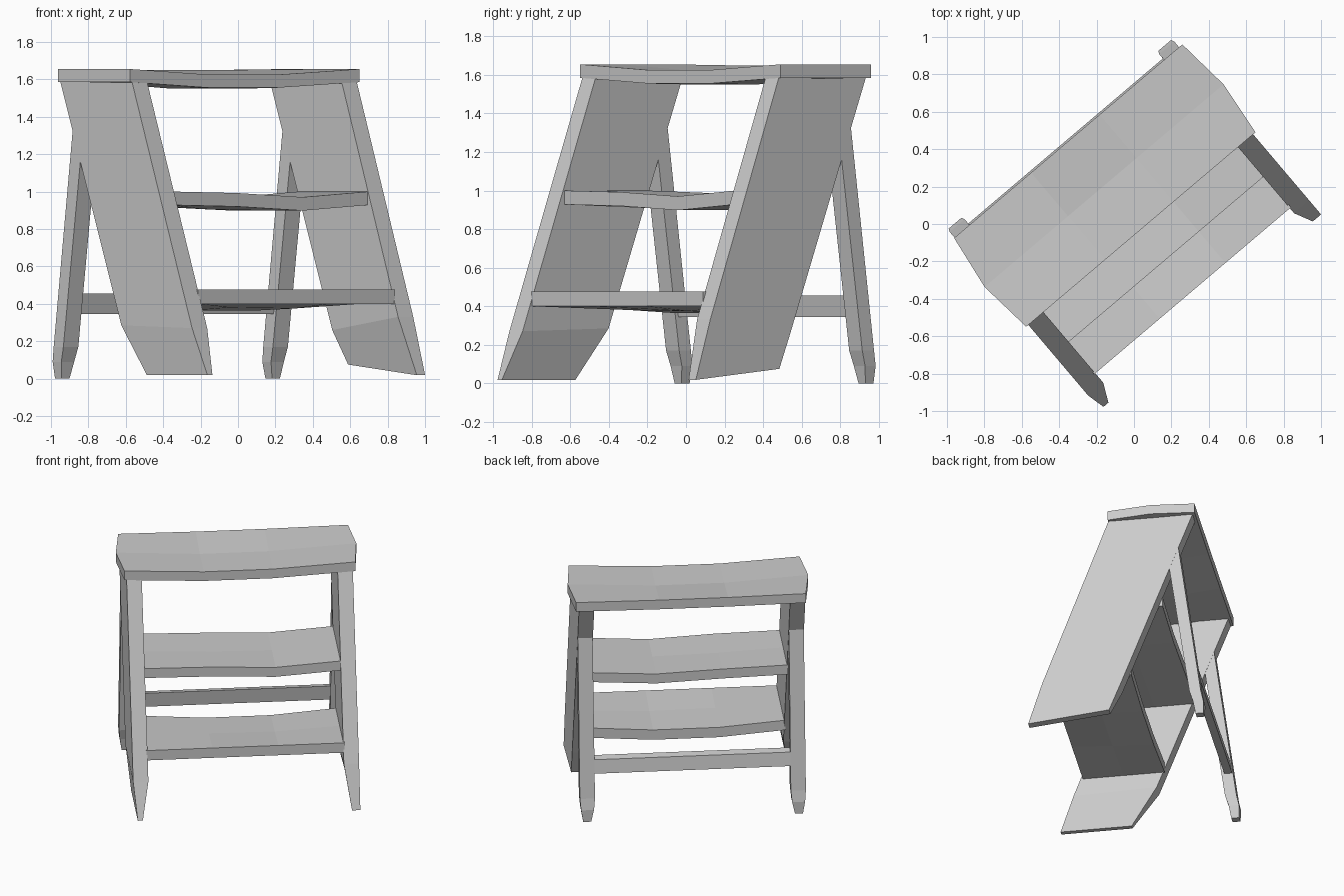
import bpy, bmesh, math
from mathutils import Matrix

if "Cube" in bpy.data.objects:
    bpy.data.objects.remove(bpy.data.objects["Cube"])

# The ladder is turned about z; local x runs along the steps, -y is the climbing side
PLACE = Matrix.Rotation(math.radians(40.3), 4, 'Z') @ Matrix.Translation((0.008, 0, 0))


def loft(name, rings):
    """Closed solid through a list of equal-sized point rings."""
    bm = bmesh.new()
    loops = [[bm.verts.new(PLACE @ Matrix.Translation(p).to_translation()) for p in r] for r in rings]
    n = len(loops[0])
    for r0, r1 in zip(loops, loops[1:]):
        for i in range(n):
            j = (i + 1) % n
            bm.faces.new((r0[i], r0[j], r1[j], r1[i]))
    bm.faces.new(loops[0][::-1])
    bm.faces.new(loops[-1])
    bmesh.ops.recalc_face_normals(bm, faces=bm.faces[:])
    mesh = bpy.data.meshes.new(name)
    bm.to_mesh(mesh)
    bm.free()
    ob = bpy.data.objects.new(name, mesh)
    bpy.context.collection.objects.link(ob)
    return ob


def post(name, side, sections):
    """Upright board; section = (x inner, x outer, y back, z back, y front, z front)."""
    loft(name, [[(side * xi, yb, zb), (side * xo, yb, zb),
                 (side * xo, yf, zf), (side * xi, yf, zf)]
                for xi, xo, yb, zb, yf, zf in sections])


def tread(name, ys, xs, top, thick, sags):
    """Worn plank; ys = back/mid/front, xs = x per column and row, sags = dip per column and row."""
    rings = []
    for col, dip in zip(xs, sags):
        upper = [(x, y, top - d) for x, y, d in zip(col, ys, dip)]
        lower = [(x, y, z - thick) for x, y, z in reversed(upper)]
        rings.append(upper + lower)
    loft(name, rings)


# Side boards with worn feet
top_cut = (0.682, 0.788, 0.55, 1.59, -0.042, 1.59)
post("side_board_left", -1, [
    top_cut,
    (0.682, 0.788, 0.045, 0.285, -0.54, 0.27),
    (0.73, 0.765, -0.14, 0.018, -0.64, 0.018)])
post("side_board_right", 1, [
    top_cut,
    (0.682, 0.788, 0.035, 0.26, -0.51, 0.33),
    (0.73, 0.788, -0.04, 0.075, -0.608, 0.018)])

# Rear legs with tapered feet
for side, label in ((-1, "left"), (1, "right")):
    post("rear_leg_" + label, side, [
        (0.684, 0.787, 0.43, 1.46, 0.345, 1.44),
        (0.682, 0.787, 0.605, 0.17, 0.525, 0.17),
        (0.69, 0.78, 0.622, 0.09, 0.55, 0.09),
        (0.71, 0.765, 0.62, 0.0, 0.565, 0.0)])

# Rear crossbar
post("rear_crossbar", 1, [
    (-0.69, 0.69, 0.56, 0.445, 0.505, 0.455),
    (-0.69, 0.69, 0.575, 0.345, 0.52, 0.345)])

# Two worn steps
step_x = [(x,) * 3 for x in (-0.69, -0.23, 0.23, 0.69)]
tread("lower_step", (0.10, -0.19, -0.475), step_x, 0.475, 0.075,
      [(0, 0, 0), (0.035, 0.02, 0), (0.035, 0.025, 0), (0, 0, 0)])
tread("middle_step", (0.32, 0.03, -0.255), step_x, 1.0, 0.072,
      [(0, 0, 0), (0.012, 0.022, 0.008), (0.03, 0.03, 0.03), (0, 0, 0)])

# Top step with bowed ends
tread("top_step", (0.565, 0.26, -0.046),
      [(-0.79, -0.835, -0.803), (-0.25,) * 3, (0.23,) * 3, (0.81, 0.84, 0.805)], 1.655, 0.07,
      [(0, 0, 0), (0.006, 0.035, 0.03), (0.006, 0.035, 0.03), (0, 0, 0)])
